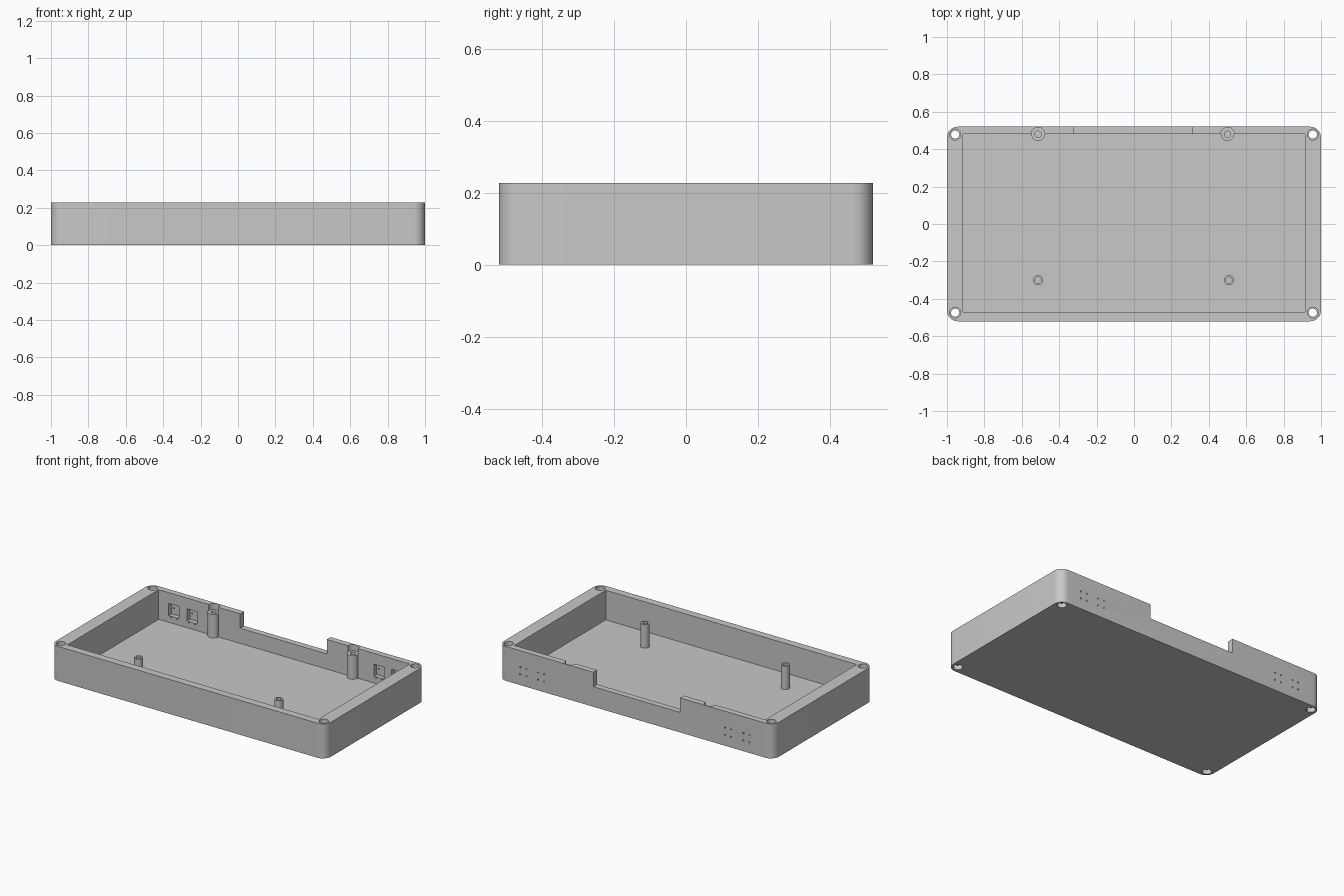
import bpy, bmesh, math
from mathutils import Matrix

cube = bpy.data.objects.get("Cube")
if cube:
    bpy.data.objects.remove(cube, do_unlink=True)

HEIGHT = 0.227
FLOOR = 0.032
POST_TOP = 0.187
BACK_INNER = 0.48

grey = bpy.data.materials.new("plain grey")
grey.use_nodes = True
grey.diffuse_color = (0.58, 0.58, 0.58, 1)
grey.node_tree.nodes["Principled BSDF"].inputs["Base Color"].default_value = grey.diffuse_color


def add_object(name, bm):
    bmesh.ops.recalc_face_normals(bm, faces=bm.faces)
    mesh = bpy.data.meshes.new(name)
    bm.to_mesh(mesh)
    bm.free()
    mesh.materials.append(grey)
    obj = bpy.data.objects.new(name, mesh)
    bpy.context.collection.objects.link(obj)
    return obj


def box(name, x, y, z, corner=0):
    """Box from ranges, with optional rounded upright corners."""
    bm = bmesh.new()
    bmesh.ops.create_cube(bm, size=1)
    for v in bm.verts:
        v.co = [r[0] if c < 0 else r[1] for c, r in zip(v.co, (x, y, z))]
    if corner:
        upright = [e for e in bm.edges
                   if abs(e.verts[0].co.z - e.verts[1].co.z) > 0.01]
        bmesh.ops.bevel(bm, geom=upright, offset=corner, segments=10,
                        profile=0.5, affect='EDGES')
    return add_object(name, bm)


def cylinder(name, x, y, z, radius, sides=32):
    """Upright cylinder between two heights."""
    bm = bmesh.new()
    bmesh.ops.create_cone(bm, cap_ends=True, segments=sides, radius1=radius,
                          radius2=radius, depth=z[1] - z[0],
                          matrix=Matrix.Translation((x, y, sum(z) / 2)))
    return add_object(name, bm)


def cut(target, cutter):
    """Subtract the cutter from the target and discard it."""
    cutter.hide_render = True
    mod = target.modifiers.new("cut", 'BOOLEAN')
    mod.operation = 'DIFFERENCE'
    mod.solver = 'EXACT'
    mod.object = cutter
    bpy.context.view_layer.objects.active = target
    bpy.ops.object.modifier_apply(modifier=mod.name)
    bpy.data.objects.remove(cutter, do_unlink=True)


def finish(obj):
    bpy.ops.object.select_all(action='DESELECT')
    obj.select_set(True)
    bpy.context.view_layer.objects.active = obj
    bpy.ops.object.shade_smooth_by_angle(angle=math.radians(30))


# Open tray with a notch in the back wall
tray = box("tray", (-1, 1), (-0.52, 0.52), (0, HEIGHT), corner=0.058)
cut(tray, box("cavity", (-0.913, 0.913), (-0.47, BACK_INNER), (FLOOR, 1)))
cut(tray, box("notch", (-0.32, 0.31), (0.4, 0.7), (0.132, 1)))

# Corner screw holes, widened at both ends
for x in (-0.956, 0.956):
    for y in (-0.474, 0.478):
        cut(tray, cylinder("hole", x, y, (-1, 1), 0.022))
        cut(tray, cylinder("top_bore", x, y, (HEIGHT - 0.03, 1), 0.029))
        cut(tray, cylinder("bottom_bore", x, y, (-1, 0.03), 0.029))

# Switch recesses inside the back wall, each with four pin holes
for x in (-0.803, -0.67, 0.69, 0.82):
    cut(tray, box("recess", (x - 0.038, x + 0.038),
                  (BACK_INNER - 0.1, BACK_INNER + 0.03), (0.076, 0.156)))
    for dx in (-0.022, 0.022):
        for z in (0.07, 0.118):
            cut(tray, box("pin_hole", (x + dx - 0.004, x + dx + 0.004),
                          (0.45, 0.6), (z - 0.004, z + 0.004)))

# Back posts half sunk in the wall, with clearance pockets above
for side, x in (("right", -0.513), ("left", 0.50)):
    post = cylinder("back_post_" + side, x, BACK_INNER,
                    (FLOOR - 0.01, POST_TOP), 0.036)
    cut(tray, cylinder("pocket", x, BACK_INNER, (POST_TOP - 0.001, 1), 0.0365))
    for part in (tray, post):
        cut(part, cylinder("bore", x, BACK_INNER, (0.06, 1), 0.017))
    finish(post)

# Free-standing front posts
for side, x in (("right", -0.513), ("left", 0.508)):
    post = cylinder("front_post_" + side, x, -0.30,
                    (FLOOR - 0.01, POST_TOP), 0.027)
    cut(post, cylinder("bore", x, -0.30, (0.06, 1), 0.016))
    finish(post)

finish(tray)
